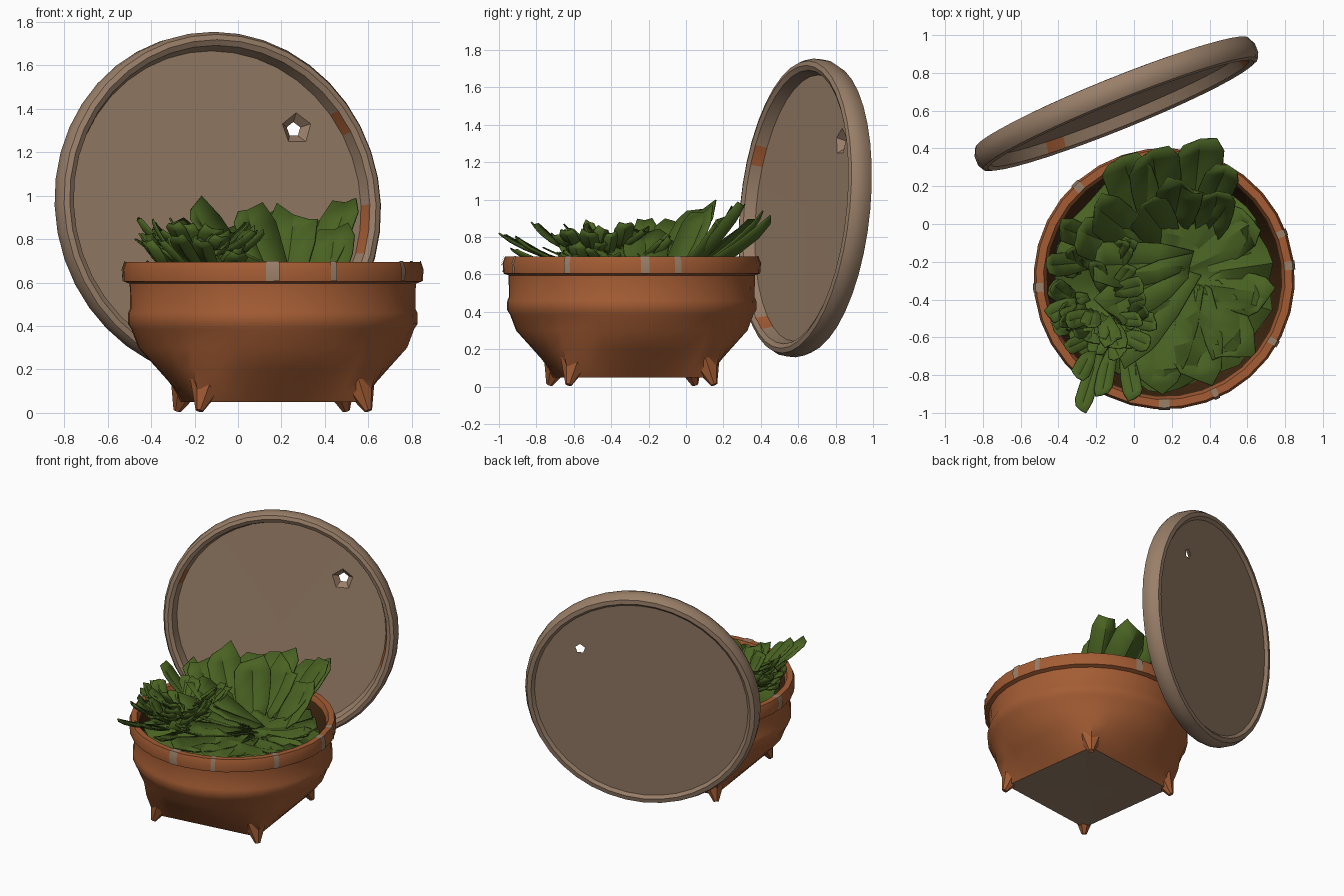
import bpy, bmesh, math, random
from mathutils import Vector, Matrix

if "Cube" in bpy.data.objects:
    bpy.data.objects.remove(bpy.data.objects["Cube"])

random.seed(4)
TAU = math.tau


def mat(name, rgb):
    m = bpy.data.materials.new(name)
    m.diffuse_color = (*rgb, 1)
    m.use_nodes = True
    m.node_tree.nodes["Principled BSDF"].inputs["Base Color"].default_value = m.diffuse_color
    return m


CLAY = mat("terracotta", (0.37, 0.108, 0.034))
STONE = mat("stone_grey_brown", (0.32, 0.212, 0.14))
SOIL = mat("dark_brown", (0.055, 0.022, 0.006))
GREEN = mat("leaf_green", (0.066, 0.122, 0.016))


def finish(name, bm, mats, matrix=None, angle=35):
    bmesh.ops.remove_doubles(bm, verts=bm.verts, dist=0.0005)
    bmesh.ops.recalc_face_normals(bm, faces=bm.faces)
    me = bpy.data.meshes.new(name)
    bm.to_mesh(me)
    bm.free()
    for m in mats:
        me.materials.append(m)
    me.shade_smooth()
    me.set_sharp_from_angle(angle=math.radians(angle))
    ob = bpy.data.objects.new(name, me)
    bpy.context.collection.objects.link(ob)
    if matrix:
        ob.matrix_world = matrix
    return ob


def lathe(profile, segs, a0=0.0, a1=TAU, radius=lambda r, z, a: r, slot=lambda k, i: 0):
    """Spin (r, z) points; radius() can bend the circle, slot() picks materials."""
    bm = bmesh.new()
    full = abs(a1 - a0 - TAU) < 1e-6
    n = segs if full else segs + 1
    rings = []
    for r, z in profile:
        ring = []
        for i in range(n):
            a = a0 + (a1 - a0) * i / segs
            q = radius(r, z, a)
            ring.append(bm.verts.new((q * math.cos(a), q * math.sin(a), z)))
        rings.append(ring)
    for k in range(len(rings) - 1):
        for i in range(segs):
            j = (i + 1) % n
            f = bm.faces.new((rings[k][i], rings[k][j], rings[k + 1][j], rings[k + 1][i]))
            f.material_index = slot(k, i)
    return bm


# Bowl: round on top, blending to a square base whose corners are the feet
BOWL = Matrix.Translation((0.16, -0.29, 0))
FOOT0 = math.radians(-37.5)


def squarish(r, z, a):
    blend = max(0.0, min(1.0, (0.3 - z) / 0.24))
    local = (a - FOOT0) % (TAU / 4) - TAU / 8
    return r * (1 - blend) + r * 0.76 / math.cos(local) * blend


bowl_profile = [(0.0, 0.055), (0.5, 0.05), (0.535, 0.1), (0.585, 0.2), (0.62, 0.3),
                (0.652, 0.385), (0.668, 0.41), (0.667, 0.46), (0.658, 0.48), (0.66, 0.595),
                (0.688, 0.605), (0.692, 0.66), (0.68, 0.695), (0.64, 0.695), (0.625, 0.66),
                (0.61, 0.58), (0.56, 0.4), (0.4, 0.32), (0.0, 0.31)]
bowl_slots = [1] + [0] * 13 + [2] * 4
finish("bowl", lathe(bowl_profile, 32, FOOT0, FOOT0 + TAU, squarish, lambda k, i: bowl_slots[k]),
       [CLAY, STONE, SOIL], BOWL)

# Four pointed feet
for n in range(4):
    a = FOOT0 + n * TAU / 4
    out = Vector((math.cos(a), math.sin(a), 0))
    top, tip = out * 0.48 + Vector((0, 0, 0.18)), out * 0.555 + Vector((0, 0, 0.01))
    bm = bmesh.new()
    turn = (tip - top).to_track_quat('Z', 'Y').to_matrix().to_4x4()
    bmesh.ops.create_cone(bm, cap_ends=True, segments=7, radius1=0.1, radius2=0.018,
                          depth=(tip - top).length,
                          matrix=Matrix.Translation((top + tip) / 2) @ turn)
    finish(f"foot_{n + 1}", bm, [CLAY], BOWL)

# Worn patches wrapped over the bowl rim: (angle, width) in degrees
chip_profile = [(0.692, 0.606), (0.696, 0.66), (0.683, 0.699), (0.638, 0.699)]
for n, (deg, w) in enumerate([(-90, 5), (-66, 2.5), (-30, 3), (6, 4), (21, 3), (80, 4),
                              (133, 4), (184, 4)]):
    a, h = math.radians(deg), math.radians(w / 2)
    finish(f"rim_patch_{n + 1}", lathe(chip_profile, 2, a - h, a + h), [STONE], BOWL)

# Leaning lid: a disc with a raised rim, local z is its front
ang, lean = math.radians(22), math.radians(5.5)
nrm = Vector((math.sin(ang) * math.cos(lean), -math.cos(ang) * math.cos(lean), math.sin(lean)))
tan = Vector((math.cos(ang), math.sin(ang), 0))
LID = Matrix((tan, nrm.cross(tan), nrm)).transposed().to_4x4()
LID.translation = (-0.095, 0.638, 0.955)
lid_profile = [(0.0, -0.045), (0.73, -0.045), (0.75, -0.064), (0.78, -0.06), (0.8, -0.02),
               (0.8, 0.03), (0.785, 0.06), (0.76, 0.068), (0.735, 0.055), (0.715, -0.005),
               (0.0, -0.01)]
lid = finish("lid", lathe(lid_profile, 40,
                          slot=lambda k, i: int(k == 8 and i in (3, 17, 26, 38, 39))),
             [STONE, CLAY], LID)
for p in lid.data.polygons:
    if p.center.xy.length < 0.6:
        p.use_smooth = False

# Small ragged hole through the lid
bm = bmesh.new()
bmesh.ops.create_cone(bm, cap_ends=True, segments=5, radius1=0.01, radius2=0.1, depth=0.09,
                      matrix=Matrix.Translation((0.41, 0.355, -0.025)))
for f in bm.faces:
    f.material_index = 0
cutter = finish("hole_cutter", bm, [STONE], LID)
cutter.data.shade_flat()
cutter.hide_render = True
cutter.display_type = 'WIRE'
cut = lid.modifiers.new("hole", 'BOOLEAN')
cut.operation, cut.object = 'DIFFERENCE', cutter

# Leaf bed: a crumpled disc with folds fanning from an off-centre hub
bm = lathe([(0.0, 0.6), (0.12, 0.61), (0.24, 0.62), (0.36, 0.63), (0.48, 0.63), (0.58, 0.59),
            (0.57, 0.45)], 44)
for v in bm.verts:
    dx, dy = v.co.x - 0.22, v.co.y - 0.03
    fold = math.sin(9 * math.atan2(dy, dx)) * min(1, 3 * math.hypot(dx, dy))
    r = math.hypot(v.co.x, v.co.y)
    v.co.z += 0.03 * fold - 0.06 * v.co.x
    if r > 0.5:
        v.co.xy = v.co.xy * (1 + 0.03 * fold + random.uniform(-0.03, 0.02))
finish("leaf_bed", bm, [GREEN], BOWL, 25)


def add_leaf(bm, base, tip, width, arch=0.06):
    """A folded blade from base to tip with a blunt ragged end."""
    base, tip = Vector(base), Vector(tip)
    mid = (base + tip) / 2 + Vector((0, 0, -arch))
    d = (tip - base).normalized()
    side = d.cross(Vector((0, 0, 1))).normalized()
    fold = side.cross(d) * -width * 0.18
    rows = []
    for t, w in ((0, 0.45), (0.3, 0.85), (0.62, 1.0), (0.85, 1.0), (1, 0.65)):
        p = base * (1 - t) ** 2 + mid * 2 * t * (1 - t) + tip * t * t
        s = side * width * w / 2
        j = d * random.uniform(-0.2, 0.2) * width
        rows.append([bm.verts.new(q) for q in (p - s + j, p + fold * w, p + s - j)])
    for a, b in zip(rows, rows[1:]):
        for c in (0, 1):
            bm.faces.new((a[c], a[c + 1], b[c + 1], b[c]))


def leaf_object(name, bm):
    ob = finish(name, bm, [GREEN], None, 25)
    sol = ob.modifiers.new("thickness", 'SOLIDIFY')
    sol.thickness = 0.008


# Large leaves: (base, tip, width)
bm = bmesh.new()
for base, tip, w in [
        ((0.33, -0.05, 0.58), (0.49, 0.3, 0.98), 0.18), ((0.3, -0.05, 0.58), (0.35, 0.43, 0.9), 0.26),
        ((0.2, -0.05, 0.58), (0.25, 0.2, 0.93), 0.24), ((0.15, -0.05, 0.58), (0.1, 0.37, 0.92), 0.27),
        ((0.2, -0.1, 0.58), (0.06, 0.08, 0.95), 0.24), ((0.1, -0.1, 0.6), (-0.06, 0.34, 0.87), 0.26),
        ((0.1, -0.15, 0.6), (-0.19, 0.08, 0.97), 0.23), ((0.1, -0.2, 0.6), (-0.28, -0.04, 0.9), 0.24),
        ((0.4, -0.1, 0.58), (0.44, 0.15, 0.86), 0.2), ((0.4, -0.2, 0.6), (0.62, 0.02, 0.66), 0.22),
        ((0.38, -0.3, 0.62), (0.7, -0.4, 0.64), 0.22), ((0.38, -0.3, 0.62), (0.55, -0.7, 0.65), 0.26),
        ((0.35, -0.3, 0.62), (0.33, -0.82, 0.67), 0.26), ((0.32, -0.3, 0.62), (0.08, -0.85, 0.69), 0.26),
        ((0.3, -0.25, 0.63), (-0.08, -0.68, 0.74), 0.24), ((0.3, -0.22, 0.63), (-0.15, -0.45, 0.8), 0.24),
        ((0.28, -0.2, 0.63), (-0.2, -0.22, 0.85), 0.24)]:
    add_leaf(bm, base, tip, w)
leaf_object("large_leaves", bm)

# Clump of small leaves on the left, with a few hanging over the front rim
bm = bmesh.new()
for n in range(46):
    a, r = random.uniform(0, TAU), 0.22 * math.sqrt(random.random())
    x, y = -0.18 + 0.75 * r * math.cos(a), -0.42 + 1.25 * r * math.sin(a)
    z = random.uniform(0.64, 0.76)
    b, l = a + random.uniform(-0.9, 0.9), random.uniform(0.08, 0.17)
    tip = (max(-0.46, x + l * math.cos(b)), y + l * math.sin(b), z + random.uniform(0.03, 0.14))
    add_leaf(bm, (x, y, z), tip, random.uniform(0.07, 0.12), 0.02)
for base, tip, w in [((-0.18, -0.66, 0.68), (-0.28, -0.98, 0.82), 0.09),
                     ((-0.12, -0.66, 0.68), (-0.17, -0.9, 0.8), 0.09),
                     ((-0.05, -0.66, 0.66), (0.0, -0.92, 0.74), 0.1),
                     ((-0.22, -0.2, 0.66), (-0.45, -0.22, 0.9), 0.12),
                     ((-0.18, -0.1, 0.66), (-0.38, -0.02, 0.86), 0.13)]:
    add_leaf(bm, base, tip, w, 0.03)
leaf_object("small_leaves", bm)
